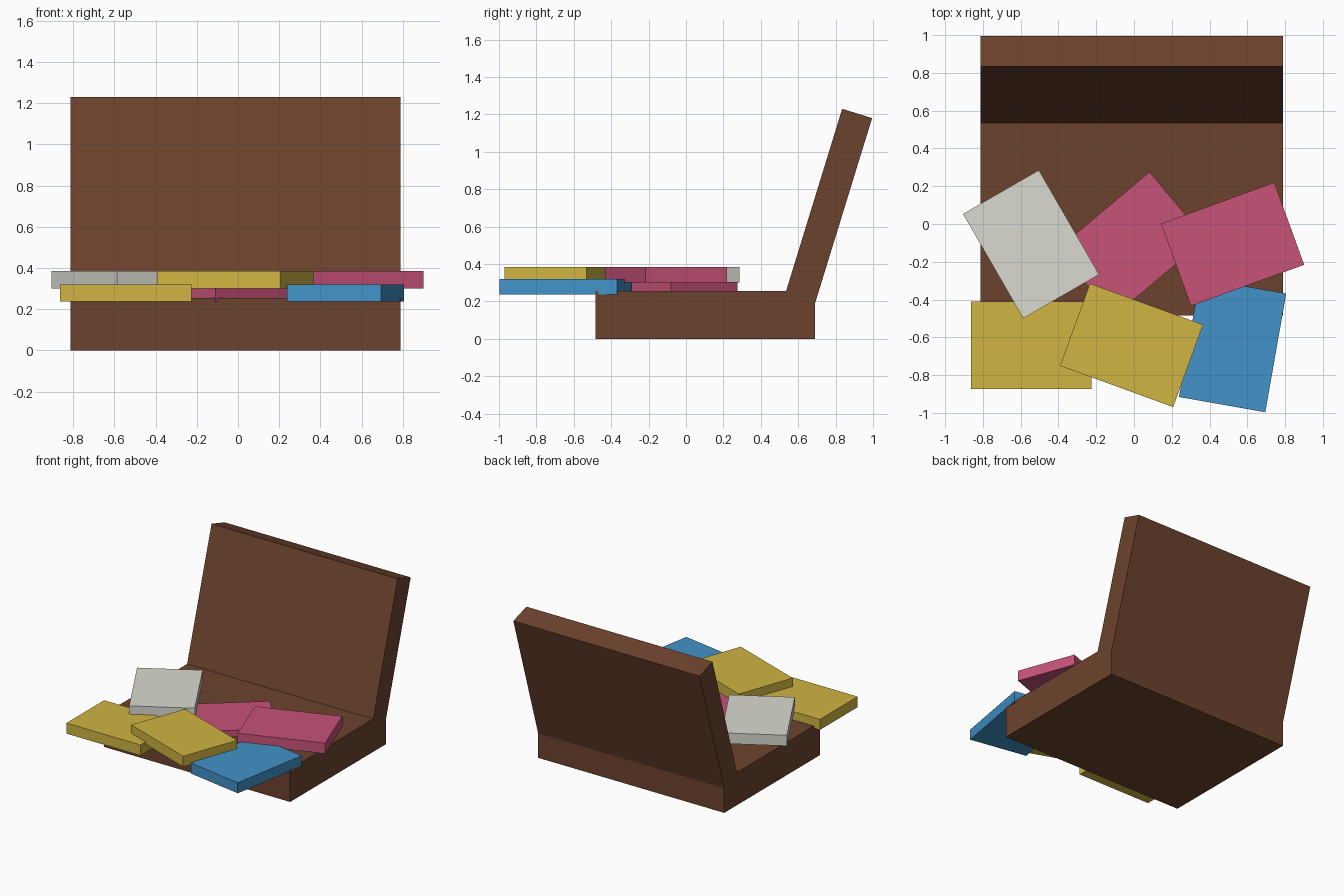
import bpy, bmesh
from math import radians
from mathutils import Matrix

if "Cube" in bpy.data.objects:
    bpy.data.objects.remove(bpy.data.objects["Cube"])


def material(name, rgb):
    m = bpy.data.materials.new(name)
    m.diffuse_color = (*rgb, 1)
    m.use_nodes = True
    m.node_tree.nodes["Principled BSDF"].inputs["Base Color"].default_value = m.diffuse_color
    return m


def finish(name, bm, mat):
    bmesh.ops.recalc_face_normals(bm, faces=bm.faces)
    mesh = bpy.data.meshes.new(name)
    bm.to_mesh(mesh)
    bm.free()
    mesh.materials.append(mat)
    ob = bpy.data.objects.new(name, mesh)
    bpy.context.collection.objects.link(ob)
    return ob


def slab(name, x, y, angle, z0, z1, mat):
    bm = bmesh.new()
    m = (Matrix.Translation((x, y, (z0 + z1) / 2))
         @ Matrix.Rotation(radians(angle), 4, 'Z')
         @ Matrix.Diagonal((0.638, 0.464, z1 - z0, 1)))
    bmesh.ops.create_cube(bm, size=1, matrix=m)
    return finish(name, bm, mat)


brown = material("brown", (0.15, 0.055, 0.026))
yellow = material("yellow", (0.63, 0.46, 0.055))
pink = material("pink", (0.57, 0.085, 0.19))
blue = material("blue", (0.055, 0.29, 0.58))
white = material("off_white", (0.70, 0.70, 0.64))

# Case with leaning lid: side profile (y, z) extruded across x
profile = [(-0.485, 0), (0.69, 0), (0.69, 0.19), (0.995, 1.18),
           (0.835, 1.23), (0.535, 0.255), (-0.485, 0.255)]
bm = bmesh.new()
side = bm.faces.new([bm.verts.new((-0.812, y, z)) for y, z in profile])
ext = bmesh.ops.extrude_face_region(bm, geom=[side])
bmesh.ops.translate(bm, vec=(1.6, 0, 0),
                    verts=[g for g in ext["geom"] if isinstance(g, bmesh.types.BMVert)])
finish("case_with_lid", bm, brown)

# Loose slabs: two rows of three columns, alternating lower and upper layers
cols, back, front = (-0.545, -0.013, 0.522), -0.107, -0.642
low, high = (0.238, 0.32), (0.302, 0.385)
slab("white_slab", cols[0], back, -60, *high, white)
slab("pink_slab_lower", cols[1], back, 40, 0.236, 0.305, pink)
slab("pink_slab_upper", cols[2], back, 20, *high, pink)
slab("yellow_slab_lower", cols[0], front, 0, *low, yellow)
slab("yellow_slab_upper", cols[1], front, -20, *high, yellow)
slab("blue_slab", cols[2], front, 80, *low, blue)
